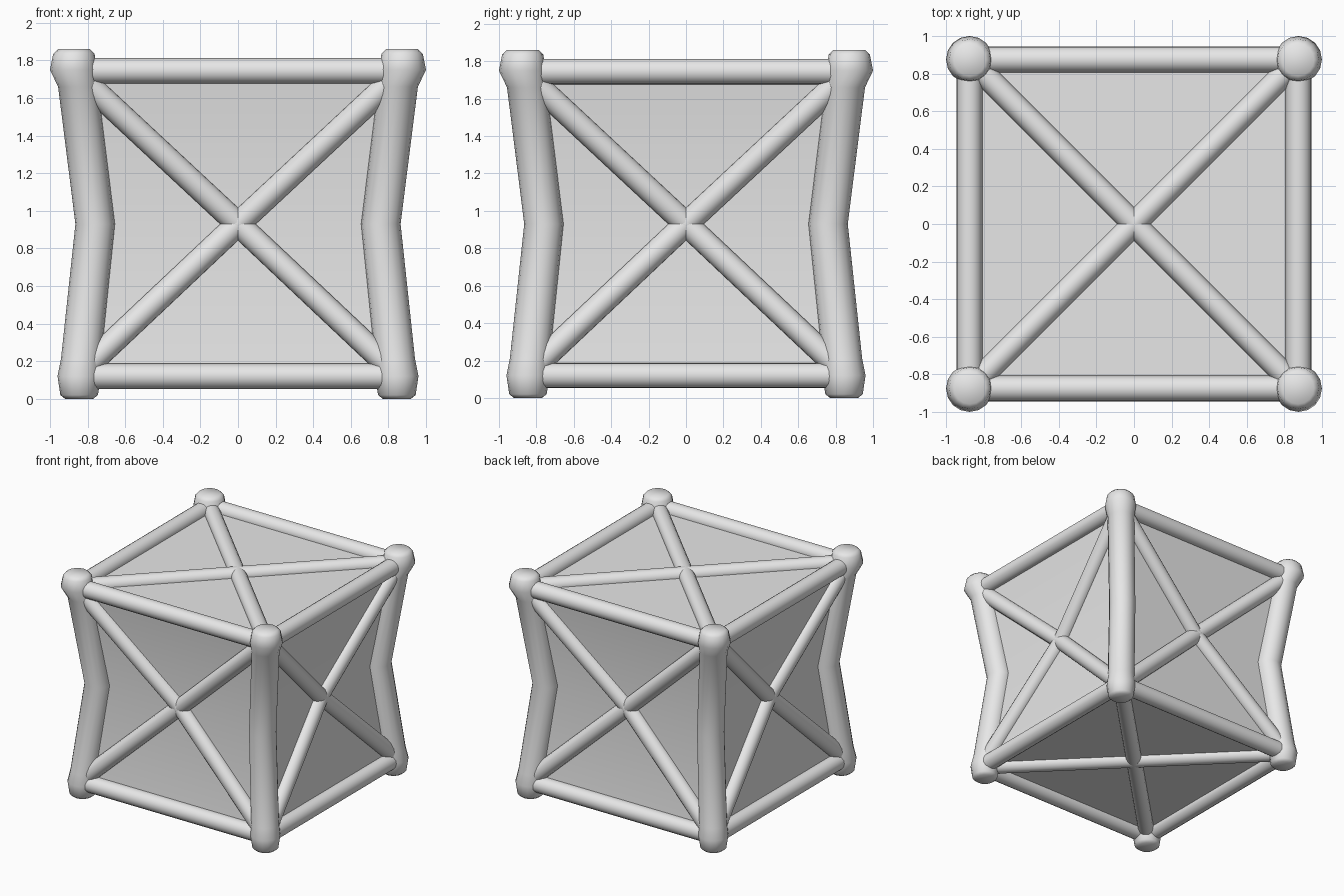
import bpy, bmesh
from math import cos, sin, pi
from mathutils import Vector

cube = bpy.data.objects.get("Cube")
if cube:
    bpy.data.objects.remove(cube)

grey = bpy.data.materials.new("plain_grey")
grey.use_nodes = True
grey.diffuse_color = (0.8, 0.8, 0.8, 1)
grey.node_tree.nodes["Principled BSDF"].inputs["Base Color"].default_value = (0.8, 0.8, 0.8, 1)

# Key heights and the distance of each frame corner from the middle axis
LOW, MID, HIGH = 0.12, 0.93, 1.745
LOW_OUT, MID_OUT, HIGH_OUT = 0.85, 0.76, 0.875
CORNERS = [(-1, -1), (1, -1), (1, 1), (-1, 1)]


def finish(name, bm, angle):
    bmesh.ops.recalc_face_normals(bm, faces=bm.faces[:])
    mesh = bpy.data.meshes.new(name)
    bm.to_mesh(mesh)
    bm.free()
    obj = bpy.data.objects.new(name, mesh)
    bpy.context.collection.objects.link(obj)
    mesh.materials.append(grey)
    bpy.ops.object.select_all(action='DESELECT')
    obj.select_set(True)
    bpy.context.view_layer.objects.active = obj
    bpy.ops.object.shade_smooth_by_angle(angle=angle)
    return obj


def loft(name, rings, angle=pi / 3):
    """Skin a stack of equal-length point rings and cap both ends."""
    bm = bmesh.new()
    loops = [[bm.verts.new(p) for p in ring] for ring in rings]
    n = len(loops[0])
    for a, b in zip(loops, loops[1:]):
        for i in range(n):
            j = (i + 1) % n
            bm.faces.new((a[i], a[j], b[j], b[i]))
    bm.faces.new(loops[0][::-1])
    bm.faces.new(loops[-1])
    return finish(name, bm, angle)


def rod(name, start, end, radius, sides=16):
    """Round bar between two points."""
    start, end = Vector(start), Vector(end)
    turn = (end - start).to_track_quat('Z', 'Y')
    circle = [turn @ Vector((cos(2 * pi * i / sides), sin(2 * pi * i / sides), 0)) * radius
              for i in range(sides)]
    return loft(name, [[start + c for c in circle], [end + c for c in circle]])


def joint(name, place, radius):
    bm = bmesh.new()
    bmesh.ops.create_uvsphere(bm, u_segments=16, v_segments=10, radius=radius)
    bmesh.ops.translate(bm, verts=bm.verts[:], vec=place)
    return finish(name, bm, pi / 3)


def corner(c, z, out):
    return Vector((c[0] * out, c[1] * out, z))


# Panels: one box skin whose sides pinch inward at mid height
loft("panels", [[corner(c, z, out) for c in CORNERS]
                for z, out in ((LOW, LOW_OUT), (MID, MID_OUT), (HIGH, HIGH_OUT))], pi / 5)

# Bent posts with swollen knobs at both ends: height, offset, radius
POST = [(0, 0.845, 0.075), (0.02, 0.845, 0.10), (0.12, 0.845, 0.115),
        (0.21, 0.835, 0.107), (MID, MID_OUT, 0.105), (1.66, 0.85, 0.107),
        (1.75, 0.875, 0.125), (1.835, 0.873, 0.11), (1.86, 0.873, 0.085)]
for k, c in enumerate(CORNERS):
    rings = []
    for z, out, r in POST:
        mid = corner(c, z, out)
        rings.append([mid + Vector((cos(2 * pi * i / 16), sin(2 * pi * i / 16), 0)) * r
                      for i in range(16)])
    loft(f"post_{k + 1}", rings)

# Horizontal bars and diagonal braces on the four sides
for side, name in enumerate(("front", "left", "back", "right")):
    a, b = CORNERS[side], CORNERS[(side + 1) % 4]
    middle = (corner(a, MID, MID_OUT) + corner(b, MID, MID_OUT)) / 2
    for level, z, out in (("lower", LOW, LOW_OUT + 0.01), ("upper", HIGH, HIGH_OUT)):
        rod(f"{name}_{level}_bar", corner(a, z, out), corner(b, z, out), 0.068)
        for tag, c in (("a", a), ("b", b)):
            rod(f"{name}_{level}_brace_{tag}", corner(c, z, out), middle, 0.065)
    joint(f"{name}_brace_joint", middle, 0.068)

# Crossed braces on the top and bottom
for name, z, out in (("bottom", LOW, LOW_OUT), ("top", HIGH, HIGH_OUT)):
    for k in range(2):
        rod(f"{name}_brace_{k + 1}", corner(CORNERS[k], z, out),
            corner(CORNERS[k + 2], z, out), 0.063)
